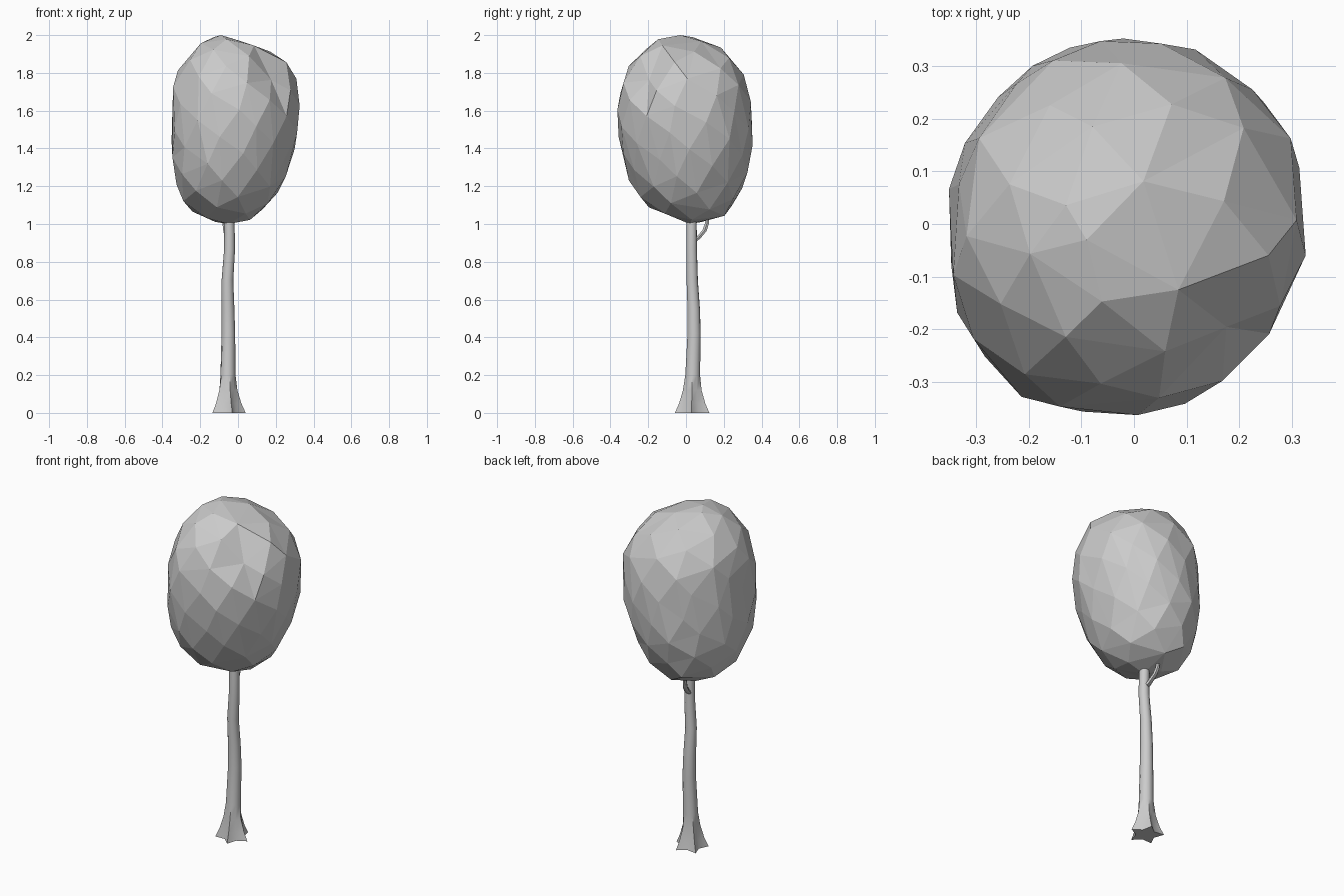
import bpy, bmesh, math, random
from mathutils import Vector

if "Cube" in bpy.data.objects:
    bpy.data.objects.remove(bpy.data.objects["Cube"])

random.seed(7)


def make_object(name, bm):
    bmesh.ops.recalc_face_normals(bm, faces=bm.faces)
    mesh = bpy.data.meshes.new(name)
    bm.to_mesh(mesh)
    bm.free()
    obj = bpy.data.objects.new(name, mesh)
    bpy.context.collection.objects.link(obj)
    return obj


def lerp_row(rows, z):
    for a, b in zip(rows, rows[1:]):
        if z <= b[0]:
            t = max(0, (z - a[0]) / (b[0] - a[0]))
            return [p + (q - p) * t for p, q in zip(a[1:], b[1:])]
    return rows[-1][1:]


def tube(name, rows, sides, phase=0.0):
    """Rows: x, y, z, even-corner radius, odd-corner radius."""
    bm = bmesh.new()
    rings = []
    for x, y, z, r0, r1 in rows:
        ring = []
        for i in range(sides):
            a = phase + i * math.tau / sides
            r = r1 if i % 2 else r0
            ring.append(bm.verts.new((x + r * math.cos(a), y + r * math.sin(a), z)))
        rings.append(ring)
    for lo, hi in zip(rings, rings[1:]):
        for i in range(sides):
            j = (i + 1) % sides
            bm.faces.new((lo[i], lo[j], hi[j], hi[i]))
    bm.faces.new(rings[0])
    bm.faces.new(rings[-1])
    obj = make_object(name, bm)
    bpy.context.view_layer.objects.active = obj
    obj.select_set(True)
    bpy.ops.object.shade_smooth_by_angle(angle=math.radians(50))
    obj.select_set(False)
    return obj


# Canopy outline: height, left x, right x, front y, back y
outline = [
    (1.00, -0.12, 0.02, -0.02, 0.06),
    (1.03, -0.19, 0.08, -0.11, 0.19),
    (1.09, -0.28, 0.17, -0.20, 0.25),
    (1.20, -0.32, 0.23, -0.29, 0.30),
    (1.30, -0.345, 0.275, -0.325, 0.335),
    (1.50, -0.345, 0.33, -0.36, 0.355),
    (1.68, -0.34, 0.335, -0.36, 0.345),
    (1.77, -0.335, 0.305, -0.335, 0.31),
    (1.86, -0.285, 0.26, -0.29, 0.26),
    (1.93, -0.23, 0.15, -0.23, 0.19),
    (1.97, -0.18, 0.05, -0.17, 0.11),
    (2.00, -0.13, -0.05, -0.09, 0.03),
]

# Canopy: evenly scattered points, joined as a hull, then shaped to the outline
bm = bmesh.new()
count = 92
for i in range(count):
    h = 1 - 2 * i / (count - 1)
    a = i * math.pi * (3 - math.sqrt(5)) + random.uniform(-0.08, 0.08)
    r = math.sqrt(max(0, 1 - h * h))
    bm.verts.new((r * math.cos(a), r * math.sin(a), h))
bmesh.ops.convex_hull(bm, input=bm.verts)
notch = Vector((0.18, -0.21, 1.78))
for v in bm.verts:
    z = 1.5 + 0.5 * v.co.z
    left, right, front, back = lerp_row(outline, z)
    r = math.hypot(v.co.x, v.co.y)
    c, s = (v.co.x / r, v.co.y / r) if r > 1e-4 else (0, 0)
    k = random.uniform(1.0, 1.035)
    # Fuller at the front left, flatter at the front right
    k += 0.10 * max(0, -(c + s) * 0.7071) ** 6 * math.exp(-((z - 1.5) / 0.3) ** 2)
    k -= 0.04 * max(0, (c - s) * 0.7071) ** 4
    cx, cy = (left + right) / 2, (front + back) / 2
    v.co = (cx + c * k * (right - left) / 2, cy + s * k * (back - front) / 2, z)
    # Hollow on the upper front right
    d = (v.co - notch).length
    if d < 0.17:
        v.co += (Vector((0, 0, 1.5)) - v.co).normalized() * 0.07 * (1 - d / 0.17)
make_object("canopy", bm)

# Trunk with five flared roots
tube("trunk", [
    (-0.055, 0.034, 0.00, 0.096, 0.054),
    (-0.055, 0.034, 0.05, 0.073, 0.048),
    (-0.055, 0.034, 0.12, 0.052, 0.043),
    (-0.054, 0.036, 0.20, 0.041, 0.039),
    (-0.051, 0.043, 0.42, 0.036, 0.036),
    (-0.053, 0.041, 0.55, 0.034, 0.034),
    (-0.056, 0.033, 0.70, 0.031, 0.031),
    (-0.045, 0.030, 0.86, 0.029, 0.029),
    (-0.045, 0.030, 0.95, 0.028, 0.028),
    (-0.050, 0.030, 1.08, 0.027, 0.027),
], 10, math.radians(-75))

# Small side branch at the back
tube("branch", [
    (-0.050, 0.040, 0.905, 0.017, 0.017),
    (-0.055, 0.068, 0.930, 0.016, 0.016),
    (-0.064, 0.098, 0.965, 0.014, 0.014),
    (-0.070, 0.110, 1.000, 0.012, 0.012),
    (-0.074, 0.118, 1.060, 0.010, 0.010),
], 6)
